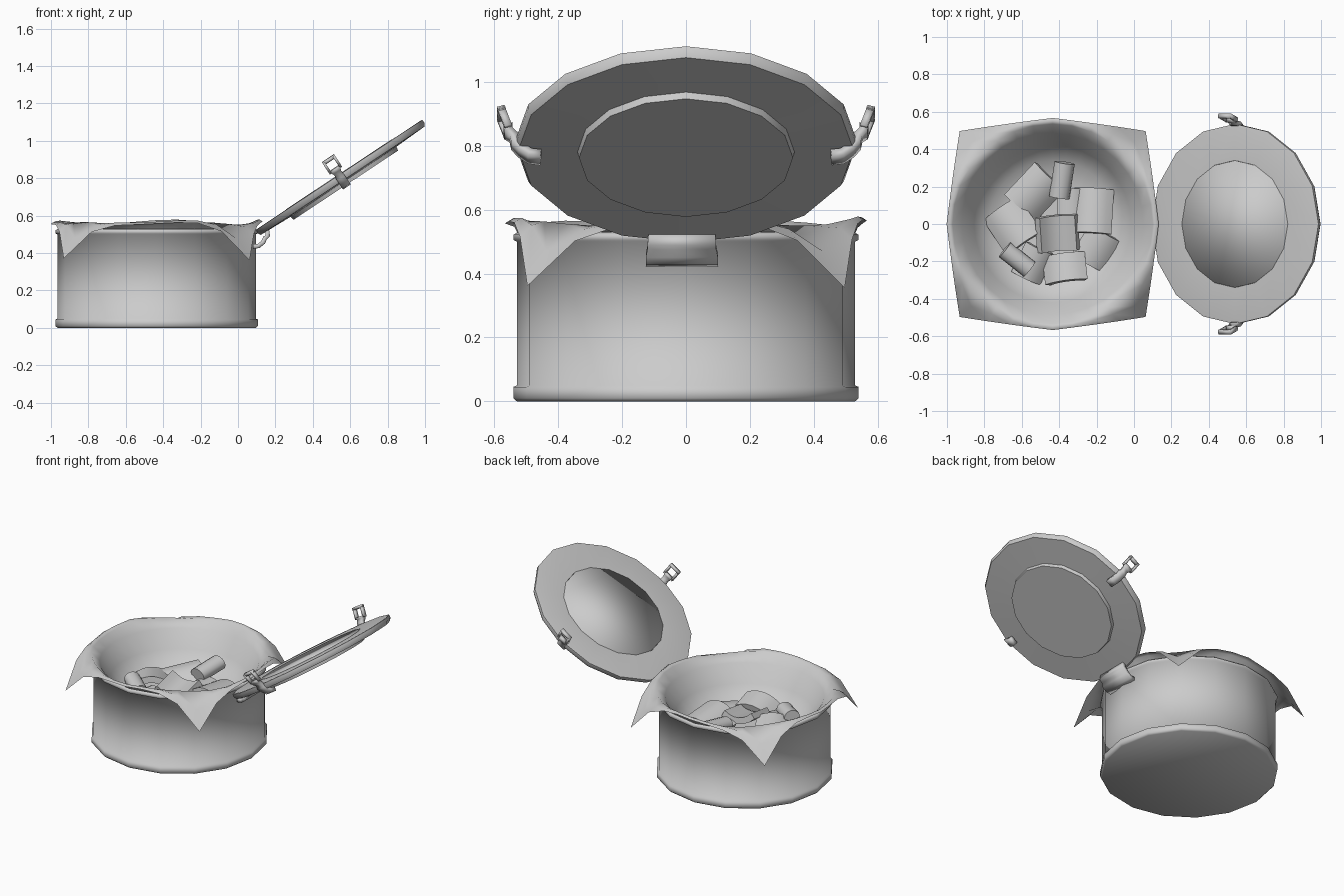
import bpy, bmesh, math
from mathutils import Vector, Matrix, Euler

cube = bpy.data.objects.get("Cube")
if cube:
    bpy.data.objects.remove(cube, do_unlink=True)

grey = bpy.data.materials.new("plain_grey")
grey.use_nodes = True
grey.diffuse_color = (0.6, 0.6, 0.6, 1)
grey.node_tree.nodes["Principled BSDF"].inputs["Base Color"].default_value = (0.6, 0.6, 0.6, 1)

TIN_X = -0.435
SIDES = 16
LID_TILT = math.radians(33.5)
lid_frame = Matrix.Translation((0.55, 0, 0.802)) @ Matrix.Rotation(-LID_TILT, 4, "Y")


def finish(bm, name, matrix=None, angle=180):
    """Turn a bmesh into a shaded, coloured object."""
    bmesh.ops.recalc_face_normals(bm, faces=bm.faces)
    if matrix:
        bm.transform(matrix)
    mesh = bpy.data.meshes.new(name)
    bm.to_mesh(mesh)
    bm.free()
    mesh.materials.append(grey)
    obj = bpy.data.objects.new(name, mesh)
    bpy.context.scene.collection.objects.link(obj)
    bpy.ops.object.select_all(action="DESELECT")
    obj.select_set(True)
    bpy.context.view_layer.objects.active = obj
    bpy.ops.object.shade_smooth_by_angle(angle=math.radians(angle))


def skin(bm, loops):
    """Join equal closed loops of vertices with quads."""
    for a, b in zip(loops, loops[1:]):
        for i in range(len(a)):
            j = (i + 1) % len(a)
            bm.faces.new((a[i], a[j], b[j], b[i]))


def lathe(name, profile, matrix, angle=180):
    """Turn a (radius, height) profile, capping both ends with flat discs."""
    bm = bmesh.new()
    rings = [[bm.verts.new((r * math.cos(math.tau * i / SIDES), r * math.sin(math.tau * i / SIDES), z))
              for i in range(SIDES)] for r, z in profile]
    skin(bm, rings)
    bm.faces.new(rings[0])
    bm.faces.new(rings[-1])
    finish(bm, name, matrix, angle)


def strap(name, path, widths, thick, across, matrix=None, angle=180):
    """Sweep a flat bar along a path; its width lies along the given axis."""
    bm = bmesh.new()
    across = Vector(across)
    pts = [Vector(p) for p in path]
    loops = []
    for i, p in enumerate(pts):
        along = (pts[min(i + 1, len(pts) - 1)] - pts[max(i - 1, 0)]).normalized()
        out = along.cross(across) * thick / 2
        side = across * widths[i] / 2
        loops.append([bm.verts.new(p + q) for q in (side + out, side - out, -side - out, -side + out)])
    skin(bm, loops)
    bm.faces.new(loops[0])
    bm.faces.new(loops[-1])
    finish(bm, name, matrix, angle)


# Tin body with base lip and rolled rim
lathe("tin_body", [(0.53, 0), (0.541, 0.01), (0.541, 0.045), (0.53, 0.05), (0.53, 0.5),
                   (0.54, 0.505), (0.54, 0.522), (0.528, 0.53), (0.518, 0.522), (0.518, 0.02)],
      Matrix.Translation((TIN_X, 0, 0)))

# Open lid: rim, raised outer panel and inner disc
lathe("lid", [(0.335, -0.047), (0.34, -0.025), (0.525, -0.018), (0.535, 0), (0.535, 0.018),
              (0.525, 0.02), (0.34, 0.02), (0.34, 0.01)], lid_frame, 50)
lathe("lid_inner_disc", [(0.339, 0.006), (0.339, 0.022)], lid_frame)

# Clasps hanging off both sides of the lid
for side, label in ((1, "back"), (-1, "front")):
    def local(u, y, h):
        return (u, side * y, h)
    strap(label + "_clasp_arm",
          [local(0, *p) for p in ((0.455, -0.045), (0.49, -0.04), (0.515, -0.02), (0.535, 0.005),
                                  (0.54, 0.03), (0.556, 0.045), (0.558, 0.062))],
          (0.05, 0.05, 0.05, 0.05, 0.04, 0.05, 0.07), 0.028, (1, 0, 0), lid_frame)
    for u in (-0.032, 0.032):
        strap(label + "_clasp_loop_side", [local(u, 0.557, 0.05), local(u, 0.58, 0.12)],
              (0.014, 0.014), 0.024, (1, 0, 0), lid_frame)
    strap(label + "_clasp_loop_end", [local(0, 0.575, 0.108), local(0, 0.58, 0.123)],
          (0.078, 0.078), 0.024, (1, 0, 0), lid_frame)

# Hinge strap between tin and lid
strap("hinge", [(0.08, -0.013, 0.435), (0.11, -0.013, 0.438), (0.135, -0.013, 0.458),
                (0.145, -0.013, 0.482), (0.16, -0.013, 0.492), (0.155, -0.013, 0.52)],
      (0.225, 0.225, 0.225, 0.215, 0.215, 0.21), 0.024, (0, 1, 0))

# Square cloth lining the tin, its corners hanging over the rim
bm = bmesh.new()
STEPS = 32
bowl = [(0.2, 0.28), (0.34, 0.3), (0.42, 0.4), (0.485, 0.51), (0.535, 0.558)]
hang = [0.562, 0.56, 0.552, 0.51, 0.363]
rings = []
for k in range(len(bowl) + 2):
    ring = []
    for i in range(STEPS):
        t = math.tau * i / STEPS
        m = (t + math.pi / 4) % (math.pi / 2) - math.pi / 4
        edge = (0.497 + 0.07 * (1 - abs(math.tan(m)))) / math.cos(m)
        drop = hang[round(abs(m) * STEPS / math.tau)]
        if k < len(bowl):
            r, z = bowl[k]
        else:
            f = (k - len(bowl) + 1) / 2
            r = 0.535 + (edge - 0.535) * f
            z = 0.558 + (drop - 0.558) * f + 0.012 * (f < 1)
        if r > 0.52:
            z += 0.008 * math.sin(5 * t + 1)
        ring.append(bm.verts.new((TIN_X + r * math.cos(t), r * math.sin(t), z)))
    rings.append(ring)
bm.faces.new(rings[0])
skin(bm, rings)
finish(bm, "cloth")


def place(x, y, z, turn, tilt):
    rot = Euler((math.radians(tilt), math.radians(tilt * 0.7), math.radians(turn)))
    return Matrix.Translation((x, y, z)) @ rot.to_matrix().to_4x4()


# Rolled food pieces: x, y, z, width, length, turn, tilt
rolls = [(-0.385, 0.235, 0.385, 0.11, 0.19, -8, 8), (-0.625, -0.19, 0.375, 0.1, 0.17, 52, 6)]
for x, y, z, w, length, turn, tilt in rolls:
    bm = bmesh.new()
    bmesh.ops.create_cone(bm, cap_ends=True, segments=12, radius1=0.5, radius2=0.5, depth=1,
                          matrix=Matrix.Diagonal((w, length, 0.09, 1)) @ Matrix.Rotation(math.pi / 2, 4, "X"))
    finish(bm, "food_roll", place(x, y, z, turn, tilt), 50)

# Bent food slices: x, y, z, width, length, turn, tilt, bend
slices = [(-0.53, 0.17, 0.34, 0.2, 0.24, -42, 10, 0.04), (-0.22, 0.07, 0.35, 0.19, 0.24, -3, -7, 0.04),
          (-0.41, -0.05, 0.36, 0.21, 0.19, 5, 10, -0.04), (-0.65, -0.01, 0.345, 0.21, 0.23, 35, -10, 0.04),
          (-0.37, -0.235, 0.35, 0.21, 0.15, 8, -12, 0.04), (-0.2, -0.13, 0.32, 0.18, 0.19, -30, 8, 0.03),
          (-0.54, -0.21, 0.32, 0.15, 0.18, -25, 10, 0.03), (-0.34, 0.12, 0.33, 0.12, 0.14, 0, 0, 0.02)]
for x, y, z, w, length, turn, tilt, bend in slices:
    arc = [(w * s / 6, 0, bend * (1 - (s / 3) ** 2) - bend / 2) for s in range(-3, 4)]
    strap("food_slice", arc, [length] * 7, 0.04, (0, 1, 0), place(x, y, z, turn, tilt), 50)
